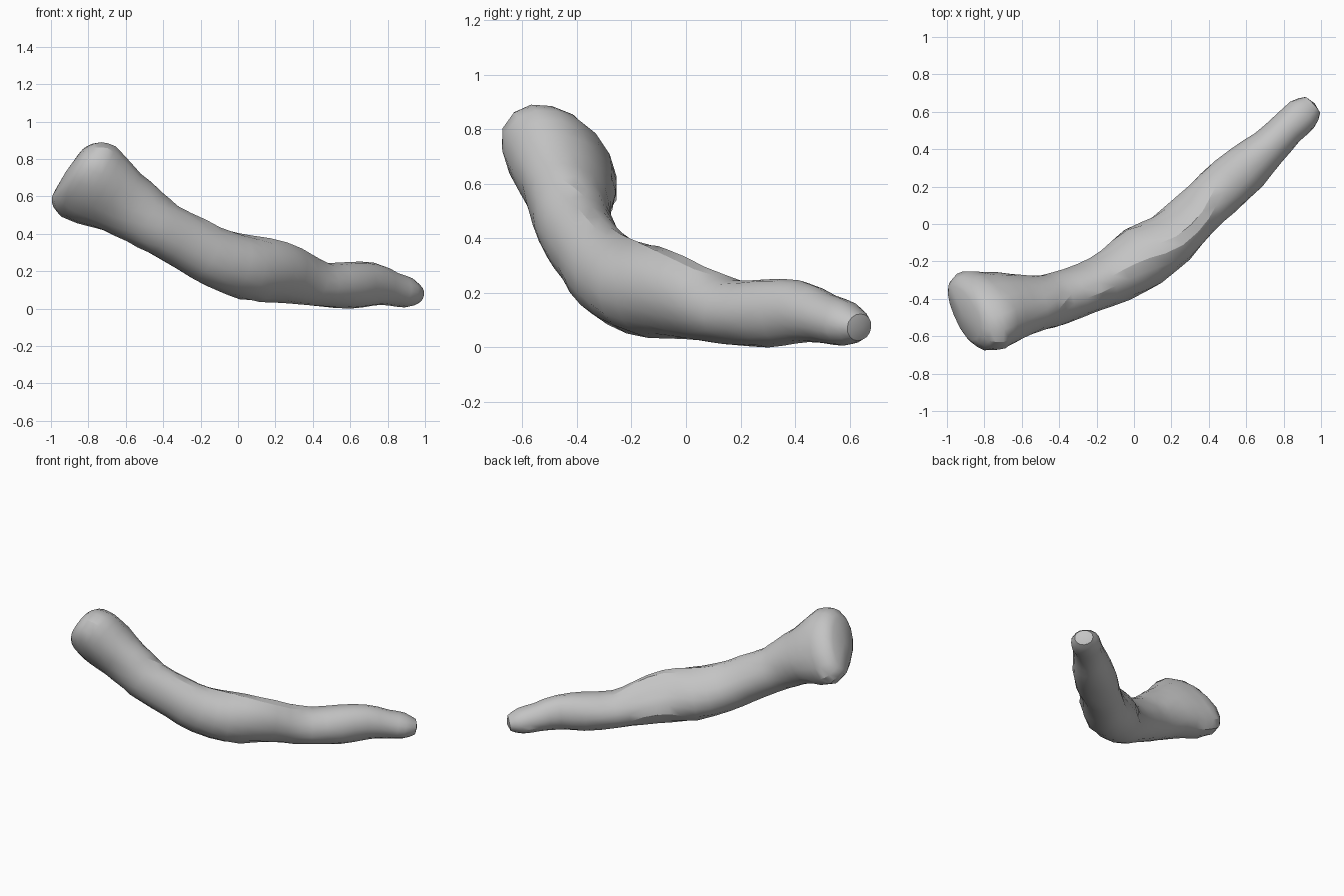
import bpy
import bmesh
import math
import random
from mathutils import Vector

random.seed(4)
SIDES = 16   # points around each cross-section
STEPS = 2    # rings per station

cube = bpy.data.objects.get("Cube")
if cube:
    bpy.data.objects.remove(cube, do_unlink=True)


def make_material(name, color):
    mat = bpy.data.materials.new(name)
    mat.use_nodes = True
    mat.diffuse_color = color
    mat.node_tree.nodes["Principled BSDF"].inputs["Base Color"].default_value = color
    return mat


# Stations along the shaft: centre x, y, z, half width, half height,
# roll in degrees, flattening of the upper back face
STATIONS = [
    (-.91, -.47, .725, .10, .19, 45, 0),
    (-.88, -.465, .715, .14, .24, 45, 0),
    (-.82, -.46, .69, .165, .27, 43, 0),
    (-.74, -.45, .645, .17, .25, 40, 0),
    (-.62, -.435, .575, .155, .195, 38, 0),
    (-.50, -.42, .495, .145, .165, 20, .05),
    (-.40, -.395, .43, .145, .15, 0, .1),
    (-.25, -.34, .35, .14, .155, 0, .15),
    (-.10, -.27, .27, .155, .165, 0, .15),
    (.05, -.17, .225, .175, .175, 10, .15),
    (.20, -.07, .205, .15, .17, 25, .22),
    (.33, .06, .17, .135, .145, 30, .25),
    (.45, .17, .135, .14, .12, 10, .1),
    (.60, .30, .13, .13, .125, 0, 0),
    (.72, .41, .135, .105, .115, 0, 0),
    (.82, .51, .11, .095, .092, 0, 0),
    (.90, .585, .09, .095, .082, 0, 0),
    (.955, .635, .078, .06, .05, 0, 0),
]


def catmull(p0, p1, p2, p3, t):
    """Smooth interpolation between two stations."""
    return [b + .5 * t * (c - a + t * (2 * a - 5 * b + 4 * c - d + t * (3 * (b - c) + d - a)))
            for a, b, c, d in zip(p0, p1, p2, p3)]


def resample(stations):
    last = len(stations) - 1
    rows = []
    for i in range(last):
        around = [stations[min(max(k, 0), last)] for k in range(i - 1, i + 3)]
        rows += [catmull(*around, s / STEPS) for s in range(STEPS)]
    return rows + [list(stations[last])]


def add_ring(bm, row, tangent):
    """Elliptical section square to the path, wider at a tall upper lobe, flatter at the back."""
    centre, half_w, half_h = Vector(row[:3]), row[3], row[4]
    roll, flat = math.radians(row[5]), row[6]
    across = Vector((0, 0, 1)).cross(tangent).normalized()
    up = tangent.cross(across)
    side = across * math.cos(roll) + up * math.sin(roll)
    tall = up * math.cos(roll) - across * math.sin(roll)
    pear = .25 * max(0, half_h / half_w - 1.2)
    ring = []
    for k in range(SIDES):
        a = math.tau * k / SIDES
        facing = max(0, math.cos(a + roll - math.pi / 4))
        bump = 1 + random.uniform(-.02, .02) - flat * facing ** 4
        width = half_w * math.cos(a) * (1 + pear * math.sin(a))
        ring.append(bm.verts.new(centre + (side * width + tall * half_h * math.sin(a)) * bump))
    return ring


def add_cap(bm, ring, centre, outward, flip):
    """Shallow domed end."""
    tip = bm.verts.new(centre + outward)
    for k in range(SIDES):
        edge = [ring[k], ring[(k + 1) % SIDES]]
        bm.faces.new((edge[::-1] if flip else edge) + [tip])


# Bone: one continuous lofted shaft with a broad two-lobed head and a blunt thin end
bm = bmesh.new()
rows = resample(STATIONS)
points = [Vector(r[:3]) for r in rows]
tangents = [(points[min(i + 1, len(points) - 1)] - points[max(i - 1, 0)]).normalized()
            for i in range(len(points))]
# The head end faces along the shaft behind it
for i in range(STEPS * 3):
    tangents[i] = tangents[STEPS * 3]
rings = [add_ring(bm, r, t) for r, t in zip(rows, tangents)]
for lower, upper in zip(rings, rings[1:]):
    for k in range(SIDES):
        n = (k + 1) % SIDES
        bm.faces.new((lower[k], lower[n], upper[n], upper[k]))
add_cap(bm, rings[0], points[0], tangents[0] * -.015, True)
add_cap(bm, rings[-1], points[-1], tangents[-1] * .015, False)
bmesh.ops.recalc_face_normals(bm, faces=bm.faces)

# Rest it on the ground
lowest = min(v.co.z for v in bm.verts)
bmesh.ops.translate(bm, verts=bm.verts, vec=(0, 0, -lowest))

mesh = bpy.data.meshes.new("bone")
bm.to_mesh(mesh)
bm.free()
bone = bpy.data.objects.new("bone", mesh)
bpy.context.collection.objects.link(bone)
mesh.materials.append(make_material("light grey", (.55, .55, .55, 1)))

bpy.ops.object.select_all(action='DESELECT')
bone.select_set(True)
bpy.context.view_layer.objects.active = bone
bpy.ops.object.shade_smooth_by_angle(angle=math.radians(30))
